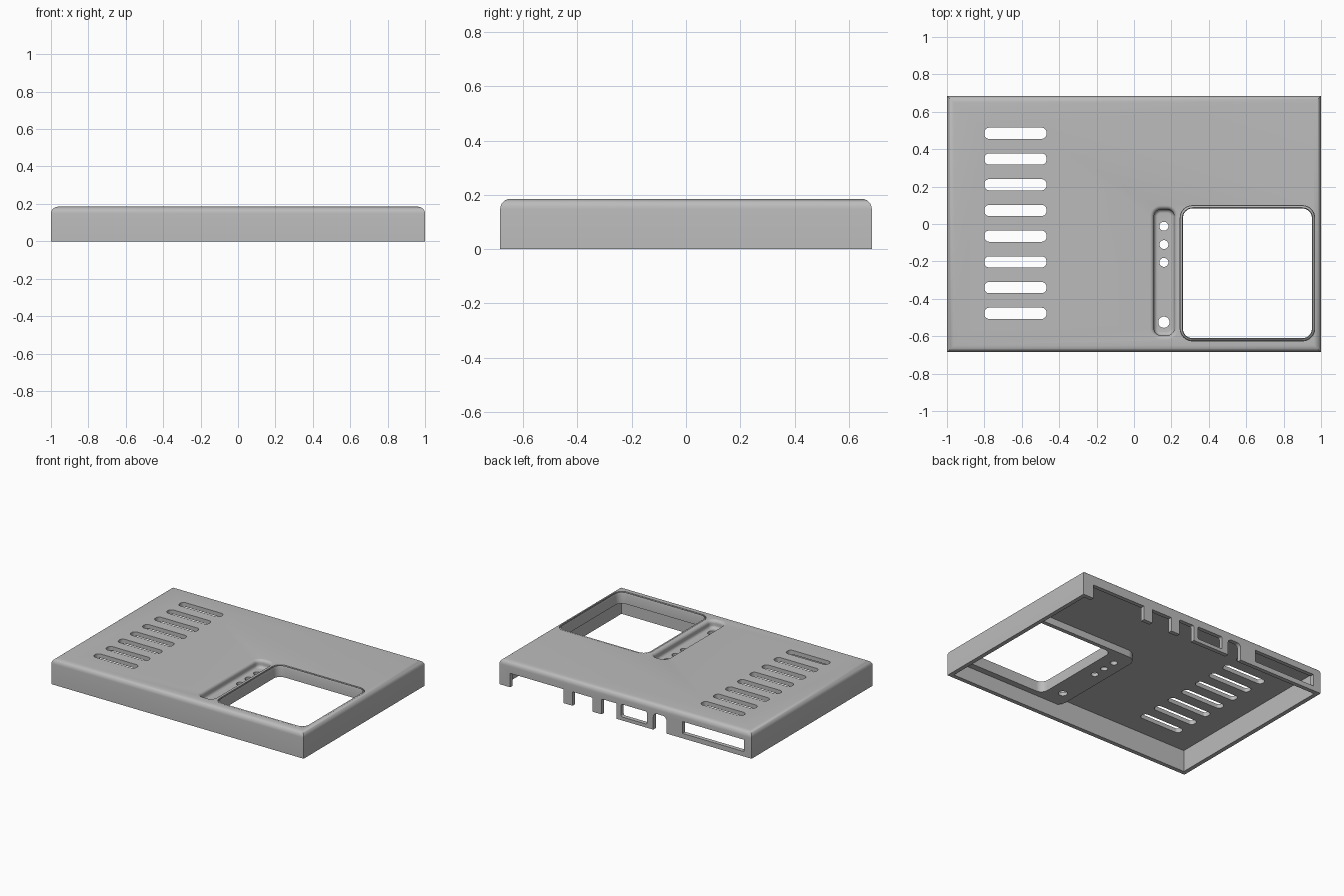
import bpy, bmesh
from math import sin, cos, pi, radians
from mathutils import Matrix

if "Cube" in bpy.data.objects:
    bpy.data.objects.remove(bpy.data.objects["Cube"])

grey = bpy.data.materials.new("casing_grey")
grey.use_nodes = True
grey.diffuse_color = (0.5, 0.5, 0.5, 1)
grey.node_tree.nodes["Principled BSDF"].inputs["Base Color"].default_value = (0.5, 0.5, 0.5, 1)


def outline(x0, x1, y0, y1, r, seg=8):
    """Rounded rectangle, or a plain one when r is 0."""
    if r <= 0:
        return [(x1, y1), (x0, y1), (x0, y0), (x1, y0)]
    centres = [(x1 - r, y1 - r), (x0 + r, y1 - r), (x0 + r, y0 + r), (x1 - r, y0 + r)]
    return [(cx + r * cos((q + i / seg) * pi / 2), cy + r * sin((q + i / seg) * pi / 2))
            for q, (cx, cy) in enumerate(centres) for i in range(seg + 1)]


def loft(name, rect, r, levels, upright=False):
    """Solid through inset copies of a rectangle; levels are (inset, height)."""
    x0, x1, y0, y1 = rect
    bm = bmesh.new()
    rings = []
    for d, z in levels:
        pts = outline(x0 + d, x1 - d, y0 + d, y1 - d, max(r - d, 0.004) if r else 0)
        rings.append([bm.verts.new((x, y, z)) for x, y in pts])
    for a, b in zip(rings, rings[1:]):
        for i in range(len(a)):
            j = (i + 1) % len(a)
            bm.faces.new((a[i], a[j], b[j], b[i]))
    bm.faces.new(rings[0][::-1])
    bm.faces.new(rings[-1])
    if upright:  # stand the outline up so that it runs through the back wall
        bmesh.ops.transform(bm, matrix=Matrix.Rotation(pi / 2, 4, 'X'), verts=bm.verts)
    bmesh.ops.recalc_face_normals(bm, faces=bm.faces)
    mesh = bpy.data.meshes.new(name)
    bm.to_mesh(mesh)
    bm.free()
    mesh.materials.append(grey)
    obj = bpy.data.objects.new(name, mesh)
    bpy.context.collection.objects.link(obj)
    return obj


def combine(target, tool, operation='DIFFERENCE'):
    tool.hide_render = True
    mod = target.modifiers.new("cut", 'BOOLEAN')
    mod.operation, mod.object, mod.solver = operation, tool, 'EXACT'
    bpy.context.view_layer.objects.active = target
    bpy.ops.object.modifier_apply(modifier=mod.name)
    bpy.data.objects.remove(tool)


def arc(r, steps=6):
    return [(r * (1 - cos(i / steps * pi / 2)), r * sin(i / steps * pi / 2))
            for i in range(steps + 1)]


W, D, H, T = 1.0, 0.685, 0.185, 0.03

# Shell: rounded top edges, mitred corners, open underneath
round_r = 0.037
case = loft("case_cover", (-W, W, -D, D), 0,
            [(0, 0)] + [(d, H - round_r + z) for d, z in arc(round_r)])
combine(case, loft("hollow", (-W + T, W - T, -D + T, D - T), 0, [(0, -0.1), (0, H - T)]))

# Thick block under the top that carries the opening and the button channel
base = 0.105
combine(case, loft("pocket_block", (0.07, W - 0.015, -D + 0.015, 0.112), 0.07,
                   [(0, base), (0, H - 0.012)]), 'UNION')

# Square screen opening with a softened lip
lip = 0.015
combine(case, loft("screen_opening", (0.247, 0.966, -0.625, 0.098), 0.065,
                   [(lip, 0.05), (lip, H - lip)]
                   + [(lip - z, H - d) for d, z in arc(lip)][1:] + [(0, H + 0.05)]))

# Button channel: flared rim, rounded floor
rim, fillet, floor = 0.022, 0.02, 0.13
bottom = [(rim + fillet - z, floor + d) for d, z in arc(fillet)]
top = [(rim * (1 - sin(a * pi / 12)), H - rim * cos(a * pi / 12) + 0) for a in range(7)]
top = [(rim * cos(a * pi / 12), H - rim * (1 - sin(a * pi / 12))) for a in range(7)]
top = [(rim - d, H - rim + z) for d, z in arc(rim)]
combine(case, loft("button_channel", (0.085, 0.237, -0.618, 0.1), 0.06,
                   bottom + top + [(0, H + 0.05)]))

# Button and indicator holes in the channel floor
for y, r in ((-0.012, 0.024), (-0.11, 0.024), (-0.205, 0.024), (-0.525, 0.03)):
    combine(case, loft("button_hole", (0.16 - r, 0.16 + r, y - r, y + r), r,
                       [(0, 0.05), (0, 0.16)]))

# Row of cooling slots
for i in range(8):
    y = 0.485 - i * 0.1375
    combine(case, loft("vent_slot", (-0.8, -0.468, y - 0.03, y + 0.03), 0.026,
                       [(0, 0.1), (0, 0.25)]))

# Port cutouts in the back wall: x0, x1, z0, z1, corner radius
for x0, x1, z0, z1, r in ((0.49, 0.915, -0.1, 0.1, 0), (0.26, 0.42, -0.1, 0.1, 0),
                          (0.07, 0.19, -0.1, 0.11, 0.01), (-0.17, 0.035, 0.025, 0.115, 0.012),
                          (-0.325, -0.22, -0.1, 0.12, 0.03), (-0.94, -0.452, 0.035, 0.12, 0)):
    combine(case, loft("port_cutout", (x0, x1, z0, z1), r,
                       [(0, -D - 0.1), (0, -D + T + 0.01)], upright=True))

bpy.ops.object.select_all(action='DESELECT')
case.select_set(True)
bpy.context.view_layer.objects.active = case
bpy.ops.object.shade_smooth_by_angle(angle=radians(32))
